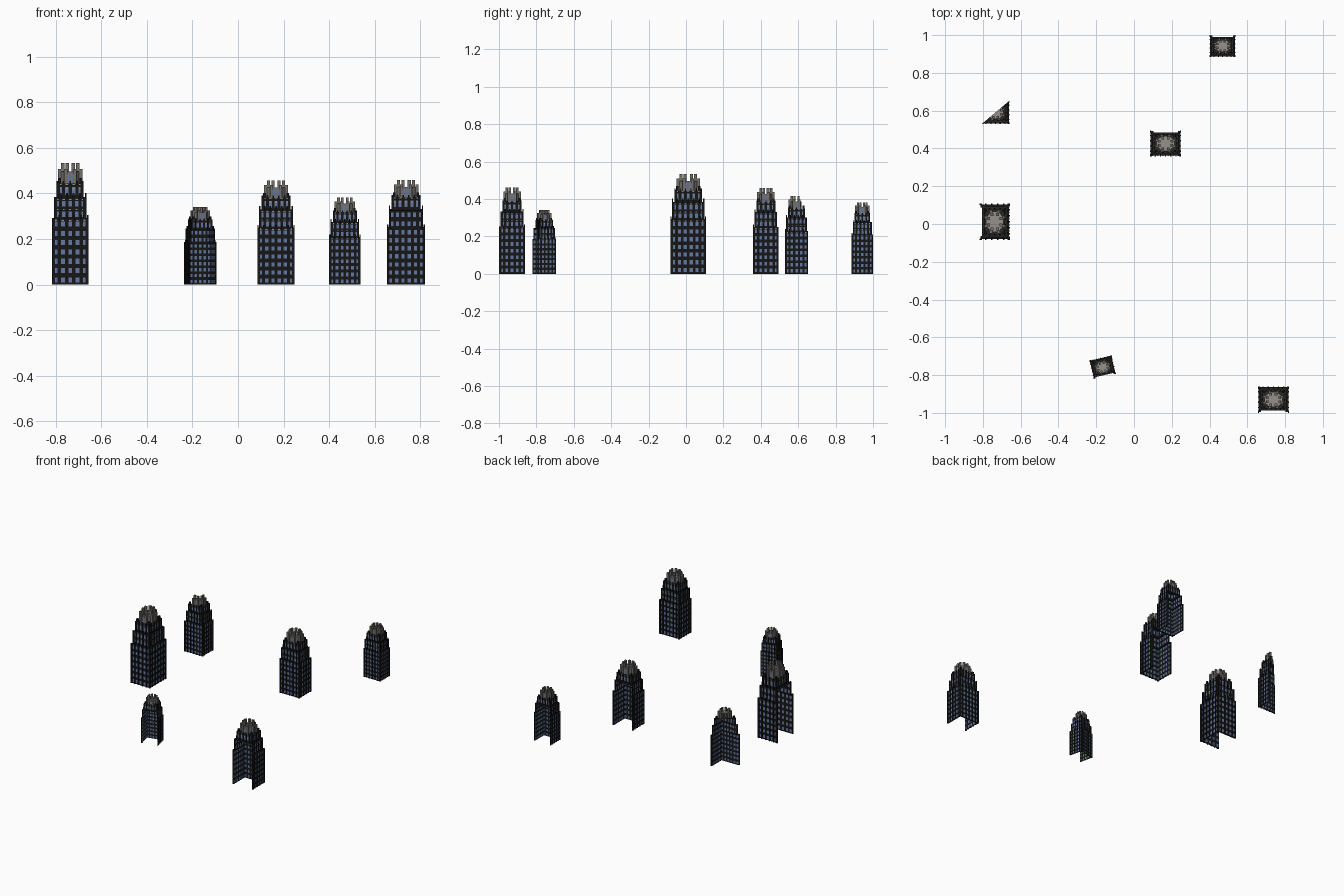
import bpy, bmesh, math
from mathutils import Matrix, Vector

if "Cube" in bpy.data.objects:
    bpy.data.objects.remove(bpy.data.objects["Cube"])

COLORS = [("black_stone", (0.008, 0.008, 0.008)),
          ("blue_glass", (0.13, 0.19, 0.36)),
          ("beige_trim", (0.33, 0.29, 0.24)),
          ("crown_grey", (0.17, 0.16, 0.145)),
          ("roof_dark", (0.02, 0.02, 0.019)),
          ("roof_light", (0.30, 0.28, 0.26))]
MATS = []
for name, c in COLORS:
    m = bpy.data.materials.new(name)
    m.diffuse_color = (*c, 1)
    m.use_nodes = True
    m.node_tree.nodes["Principled BSDF"].inputs["Base Color"].default_value = m.diffuse_color
    MATS.append(m)
BLACK, GLASS, BEIGE, GREY, ROOF, LIGHT = range(6)

# Unit tower tiers: half width, half depth, bottom, top, window columns, window rows
TIERS = [(0.50, 0.42, 0.00, 1.50, 6, 7),
         (0.455, 0.37, 1.50, 1.98, 6, 2),
         (0.385, 0.31, 1.98, 2.32, 5, 1)]


def box(bm, lo, hi, mat, frame=Matrix()):
    lo, hi = Vector(lo), Vector(hi)
    mx = frame @ Matrix.Translation((lo + hi) / 2) @ Matrix.Diagonal((*(hi - lo), 1))
    r = bmesh.ops.create_cube(bm, size=1, matrix=mx)
    for f in {f for v in r["verts"] for f in v.link_faces}:
        f.material_index = mat


def prism(bm, rx, ry, z0, z1, mat, top):
    mx = (Matrix.Translation((0, 0, (z0 + z1) / 2)) @ Matrix.Diagonal((rx, ry, z1 - z0, 1))
          @ Matrix.Rotation(math.pi / 8, 4, "Z"))
    r = bmesh.ops.create_cone(bm, cap_ends=True, segments=8, radius1=1, radius2=1,
                              depth=1, matrix=mx)
    for f in {f for v in r["verts"] for f in v.link_faces}:
        f.normal_update()
        f.material_index = top if f.normal.z > 0.5 else mat


def facade(bm, k, tier, centre_rise):
    """One wall: slab, windows seen from both sides, ribs and trim."""
    hx, hy, z0, z1, cols, rows = tier
    hw, hn = (hx, hy) if k % 2 == 0 else (hy, hx)
    cols = cols if k % 2 == 0 else cols - 1
    fr = Matrix.Rotation(k * math.pi / 2, 4, "Z")
    w = -hn + 0.03                      # wall plane behind the ribs
    box(bm, (-hw + 0.03, w, z0), (hw - 0.03, w + 0.02, z1), BLACK, fr)
    step, rise = 2 * hw / cols, (z1 - z0) / rows
    for i in range(cols):
        u = -hw + (i + 0.5) * step
        for j in range(rows):
            z = z0 + (j + 0.5) * rise
            box(bm, (u - step * .26, w - .006, z - rise * .27),
                (u + step * .26, w + .026, z + rise * .27), GLASS, fr)
        # small pale blocks under the parapet
        box(bm, (u - .028, w - .012, z1 - .035), (u + .028, w, z1 - .005), BEIGE, fr)
        if z0 > 1:
            box(bm, (u - .022, w - .012, z0 + .21), (u + .022, w, z0 + .24), BEIGE, fr)
    for i in range(cols + 1):
        u = max(-hw + .035, min(hw - .035, -hw + i * step))
        t = .035 if i in (0, cols) else .02
        top = z1 + (centre_rise if 0 < i < cols else 0) + .03
        box(bm, (u - t, -hn, z0), (u + t, w + .005, top), BLACK, fr)


def ledge(bm, k, tier, inner):
    """Roof strip between one tier and the narrower tier above."""
    hw, hn = (tier[0], tier[1]) if k % 2 == 0 else (tier[1], tier[0])
    n2 = inner[1] if k % 2 == 0 else inner[0]
    box(bm, (-hw + .02, -hn + .02, tier[3] - .02), (hw - .02, -n2 + .06, tier[3]), ROOF,
        Matrix.Rotation(k * math.pi / 2, 4, "Z"))


def tower_mesh(name, half):
    bm = bmesh.new()
    for n, t in enumerate(TIERS):
        for k in range(4):
            # the lower two storeys have no wall on the open side
            if k == 0 and n < 2 and not half:
                if n == 1:
                    ledge(bm, k, t, TIERS[2])
                continue
            facade(bm, k, t, (.07, .09, .03)[n])
            if n < 2:
                ledge(bm, k, t, TIERS[n + 1])
    # upper roof deck and octagonal crown
    hx, hy, _, z1 = TIERS[2][:4]
    box(bm, (-hx + .03, -hy + .03, z1 - .02), (hx - .03, hy - .03, z1), ROOF)
    prism(bm, .31, .26, z1 - .01, 2.60, GREY, LIGHT)
    for k in range(4):
        fr = Matrix.Rotation(k * math.pi / 2, 4, "Z")
        n = (.26 if k % 2 == 0 else .31) * math.cos(math.pi / 8)
        for s in (-1, 1):
            box(bm, (s * .055 - .04, -n - .008, z1 + .02), (s * .055 + .04, -n + .01, 2.54), GLASS, fr)
    for i in range(8):
        a = math.pi / 8 + i * math.pi / 4
        for rx, ry, t, zt in ((.31, .265, .04, 2.66), (.22, .185, .042, 2.79)):
            x, y = rx * math.cos(a), ry * math.sin(a)
            box(bm, (x - t, y - t, z1), (x + t, y + t, zt), GREY)
    # dark corner pinnacles around the crown
    for sx in (-1, 1):
        for sy in (-1, 1):
            x, y = sx * .31, sy * .245
            box(bm, (x - .035, y - .035, z1 - .02), (x + .035, y + .035, 2.45), BLACK)
    if half:  # only two neighbouring walls remain, cut along the diagonal
        bmesh.ops.bisect_plane(bm, geom=bm.verts[:] + bm.edges[:] + bm.faces[:],
                               plane_co=(0, 0, 0), plane_no=(-.42, .5, 0), clear_outer=True)
    me = bpy.data.meshes.new(name)
    bm.to_mesh(me)
    bm.free()
    for m in MATS:
        me.materials.append(m)
    return me


full = tower_mesh("tower_three_walls", False)
corner = tower_mesh("tower_two_walls", True)

# name, mesh, x, y, turn in degrees, width
for name, me, x, y, turn, s in (
        ("tall_left_tower", full, -.737, .012, -90, .191),
        ("corner_tower", corner, -.733, .591, 0, .149),
        ("middle_tower", full, .167, .427, 180, .164),
        ("back_tower", full, .469, .9425, 180, .137),
        ("front_right_tower", full, .738, -.930, 0, .165),
        ("turned_small_tower", full, -.166, -.758, 13, .122)):
    ob = bpy.data.objects.new(name, me)
    bpy.context.collection.objects.link(ob)
    ob.location = (x, y, 0)
    ob.rotation_euler.z = math.radians(turn)
    ob.scale = (s, s, s)
